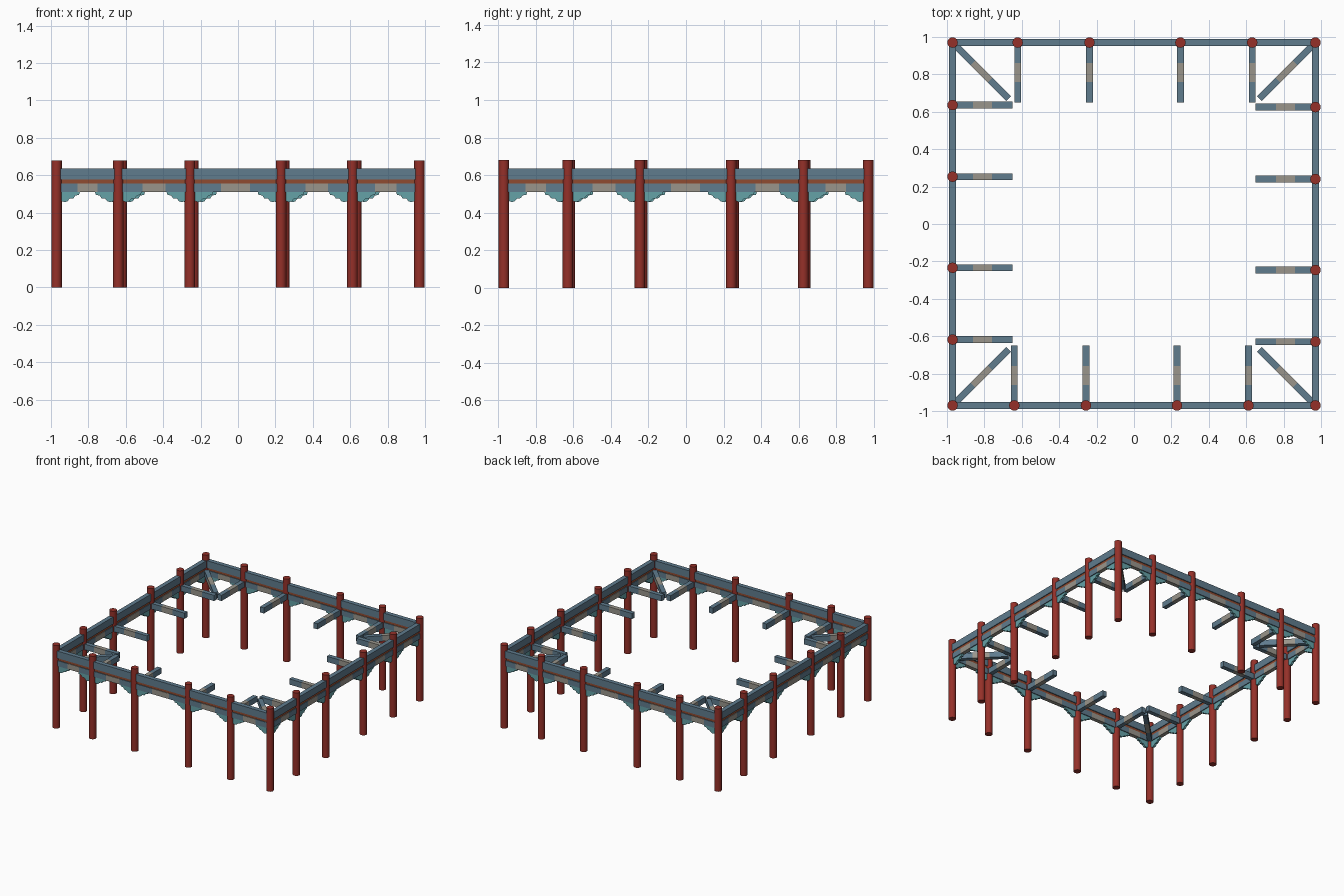
import bpy, bmesh, math
from mathutils import Vector, Matrix

cube = bpy.data.objects.get("Cube")
if cube:
    bpy.data.objects.remove(cube, do_unlink=True)


def material(name, rgb):
    m = bpy.data.materials.new(name)
    m.use_nodes = True
    col = (*rgb, 1)
    m.diffuse_color = col
    m.node_tree.nodes["Principled BSDF"].inputs["Base Color"].default_value = col
    return m


RED = material("red lacquer", (0.30, 0.030, 0.022))
BLUE = material("slate blue paint", (0.115, 0.20, 0.27))
BEIGE = material("grey beige panel", (0.32, 0.30, 0.26))
ORANGE = material("orange brown board", (0.28, 0.07, 0.03))
TEAL = material("teal bracket", (0.13, 0.36, 0.39))

EDGE = 0.97          # distance of the column rows from the centre
RADIUS = 0.028
HEIGHT = 0.68
TIE_END = 0.65


def add_object(name, bm, mats):
    bmesh.ops.recalc_face_normals(bm, faces=bm.faces)
    mesh = bpy.data.meshes.new(name)
    bm.to_mesh(mesh)
    bm.free()
    for m in mats:
        mesh.materials.append(m)
    obj = bpy.data.objects.new(name, mesh)
    bpy.context.collection.objects.link(obj)
    return obj


def beam(name, a, b, width, z0, z1, mat, panel=0):
    """Box from a to b in plan; panel is the length of its painted middle."""
    a, b = Vector(a), Vector(b)
    d = b - a
    mid = (a + b) / 2
    bm = bmesh.new()
    bmesh.ops.create_cube(bm, size=1)
    bmesh.ops.scale(bm, vec=(d.length, width, z1 - z0), verts=bm.verts)
    if panel:
        for x in (-panel / 2, panel / 2):
            bmesh.ops.bisect_plane(bm, geom=bm.verts[:] + bm.edges[:] + bm.faces[:],
                                   plane_co=(x, 0, 0), plane_no=(1, 0, 0))
        for f in bm.faces:
            f.material_index = int(abs(f.calc_center_median().x) < panel / 2)
    obj = add_object(name, bm, [mat, BEIGE])
    obj.matrix_world = (Matrix.Translation((mid.x, mid.y, (z0 + z1) / 2))
                        @ Matrix.Rotation(math.atan2(d.y, d.x), 4, 'Z'))


def column(name, p):
    bm = bmesh.new()
    bmesh.ops.create_cone(bm, cap_ends=True, segments=16, radius1=RADIUS,
                          radius2=RADIUS, depth=HEIGHT)
    bmesh.ops.translate(bm, vec=(p[0], p[1], HEIGHT / 2), verts=bm.verts)
    obj = add_object(name, bm, [RED])
    bpy.ops.object.select_all(action='DESELECT')
    obj.select_set(True)
    bpy.context.view_layer.objects.active = obj
    bpy.ops.object.shade_smooth_by_angle(angle=math.radians(40))


# Scalloped bracket outline: distance from the column axis, height
BRACKET = [(0.02, 0.512), (0.125, 0.512), (0.12, 0.495), (0.10, 0.492),
           (0.09, 0.477), (0.07, 0.475), (0.058, 0.461), (0.043, 0.456),
           (0.02, 0.465)]


def bracket(name, p, direction):
    d = Vector(direction).normalized()
    side = Vector((-d.y, d.x)) * 0.009
    bm = bmesh.new()
    verts = []
    for u, z in BRACKET:
        q = Vector(p) + d * u - side
        verts.append(bm.verts.new((q.x, q.y, z)))
    face = bm.faces.new(verts)
    ext = bmesh.ops.extrude_face_region(bm, geom=[face])
    moved = [v for v in ext["geom"] if isinstance(v, bmesh.types.BMVert)]
    bmesh.ops.translate(bm, vec=(2 * side.x, 2 * side.y, 0), verts=moved)
    add_object(name, bm, [TEAL])


# Each side: along axis, inward axis, inner column positions along it
SIDES = {
    "front": ((1, 0), (0, 1), (-0.64, -0.257, 0.23, 0.612)),
    "back": ((1, 0), (0, -1), (-0.622, -0.238, 0.248, 0.632)),
    "right": ((0, 1), (1, 0), (-0.618, -0.234, 0.253, 0.636)),
    "left": ((0, 1), (-1, 0), (-0.629, -0.246, 0.24, 0.625)),
}

for side, (along, inward, spots) in SIDES.items():
    along, inward = Vector(along), Vector(inward)
    row = [along * s - inward * EDGE for s in (-EDGE, *spots, EDGE)]

    # Inner columns with tie beams reaching inwards
    for i, p in enumerate(row[1:-1]):
        column(f"{side}_column_{i}", p)
        beam(f"{side}_tie_beam_{i}", p, p + inward * (EDGE - TIE_END),
             0.036, 0.512, 0.558, BLUE, 0.10)

    # Bays: upper beam, recessed board, painted lower beam, brackets
    for i, (a, b) in enumerate(zip(row, row[1:])):
        beam(f"{side}_upper_beam_{i}", a, b, 0.036, 0.577, 0.635, BLUE)
        beam(f"{side}_board_{i}", a, b, 0.022, 0.554, 0.578, ORANGE)
        beam(f"{side}_lower_beam_{i}", a, b, 0.032, 0.511, 0.556, BLUE,
             (b - a).length * 0.32)
        bracket(f"{side}_bracket_{i}_start", a, b - a)
        bracket(f"{side}_bracket_{i}_end", b, a - b)

# Corner columns and diagonal beams
for name, sx, sy in (("front_left", 1, -1), ("front_right", -1, -1),
                     ("back_left", 1, 1), ("back_right", -1, 1)):
    column(f"{name}_corner_column", (sx * EDGE, sy * EDGE))
    beam(f"{name}_diagonal_beam", (sx * 0.96, sy * 0.96), (sx * 0.67, sy * 0.67),
         0.036, 0.512, 0.558, BLUE, 0.13)
